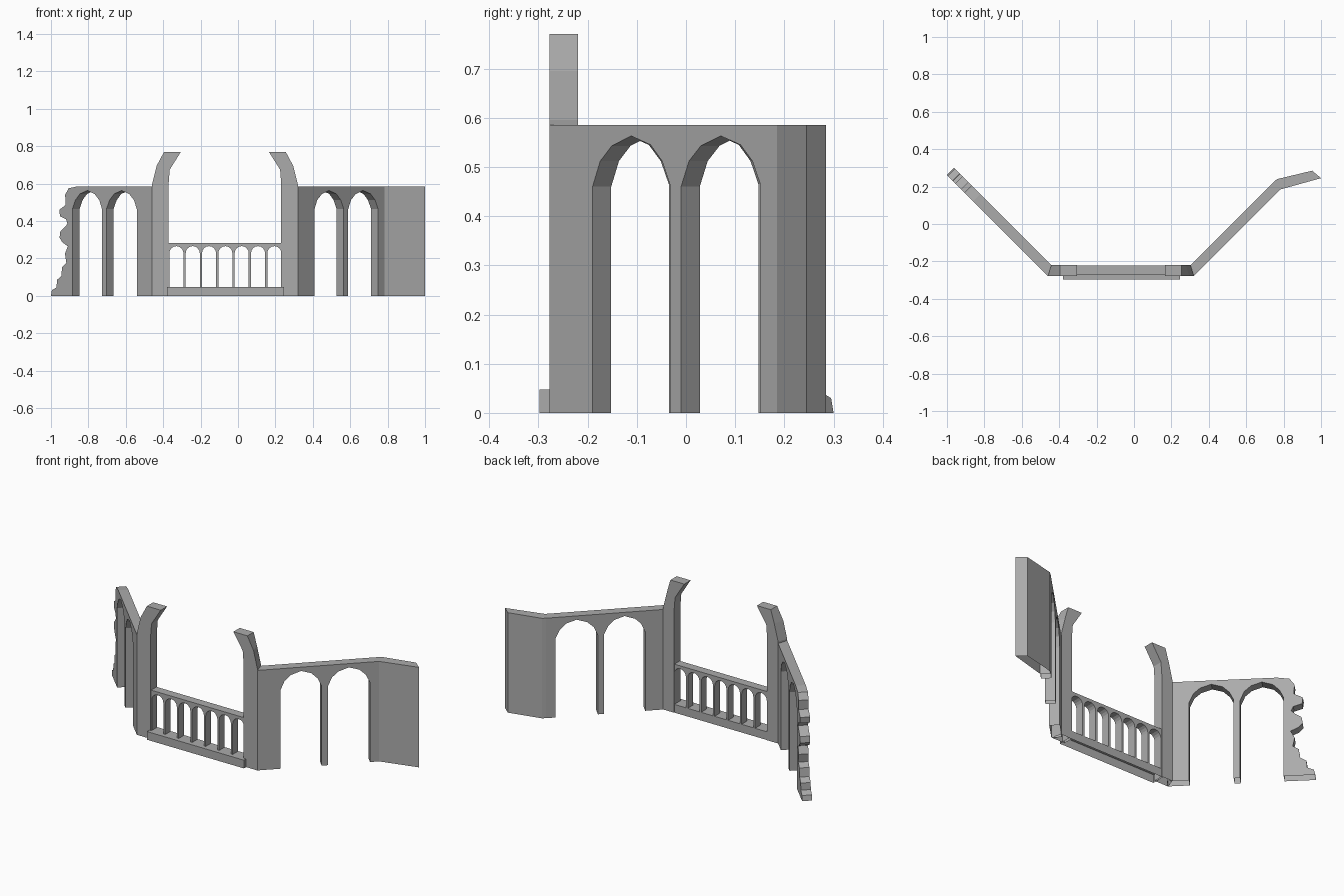
import bpy, bmesh, math
from mathutils import Vector

if "Cube" in bpy.data.objects:
    bpy.data.objects.remove(bpy.data.objects["Cube"])

MID = -0.07      # symmetry axis of the ruin in x
FRONT = -0.278   # front face of the centre wall
TOP = 0.585      # height of the side walls

# dark stone
stone = bpy.data.materials.new("dark_stone")
stone.diffuse_color = (0.41, 0.41, 0.41, 1)
stone.use_nodes = True
stone.node_tree.nodes["Principled BSDF"].inputs["Base Color"].default_value = stone.diffuse_color


def solid(name, front, back):
    """Prism between two matching point loops, left open where it meets the ground."""
    bm = bmesh.new()
    a = [bm.verts.new(p) for p in front]
    b = [bm.verts.new(p) for p in back]
    bm.faces.new(a)
    bm.faces.new(b[::-1])
    n = len(a)
    for i in range(n):
        j = (i + 1) % n
        bm.faces.new((a[j], a[i], b[i], b[j]))
    bmesh.ops.recalc_face_normals(bm, faces=bm.faces)
    ground = [f for f in bm.faces if all(v.co.z < 0.001 for v in f.verts)]
    bmesh.ops.delete(bm, geom=ground, context='FACES')
    me = bpy.data.meshes.new(name)
    bm.to_mesh(me)
    bm.free()
    me.materials.append(stone)
    ob = bpy.data.objects.new(name, me)
    bpy.context.collection.objects.link(ob)
    return ob


def wing(name, side, profile):
    """Diagonal wall at 45 degrees; profile is (run from the post, z)."""
    front = [Vector((MID + side * (0.39 + d), FRONT + d, z)) for d, z in profile]
    off = Vector((-side * 0.038, 0.038, 0))
    return solid(name, front, [p + off for p in front])


# pointed arches shared by both wings, traced along the ground line
ARCH = [(0, 0.46), (0.1, 0.512), (0.25, 0.543), (0.5, 0.563),
        (0.75, 0.545), (0.9, 0.512), (1, 0.465)]


def arcade(openings):
    pts = [(0, 0)]
    for lo, hi in openings:
        pts.append((lo, 0))
        pts += [(lo + u * (hi - lo), z) for u, z in ARCH]
        pts.append((hi, 0))
    return pts


wing("right_arcade_wall", 1, arcade([(0.088, 0.245), (0.268, 0.429)])
     + [(0.465, 0), (0.465, TOP), (0, TOP)])

# left wing ends in broken masonry
BROKEN = [(0.54, 0), (0.535, 0.03), (0.51, 0.045), (0.508, 0.085), (0.485, 0.105),
          (0.48, 0.155), (0.458, 0.175), (0.465, 0.225), (0.45, 0.265),
          (0.478, 0.285), (0.494, 0.31), (0.49, 0.345), (0.468, 0.365),
          (0.452, 0.385), (0.46, 0.41), (0.492, 0.425), (0.495, 0.46),
          (0.462, 0.485), (0.464, 0.54), (0.446, 0.575), (0.40, TOP)]
wing("left_ruined_arcade_wall", -1, arcade([(0.08, 0.243), (0.266, 0.425)])
     + BROKEN + [(0, TOP)])

# solid end panel on the right
plan = [(0.783, 0.185), (1.0, 0.245), (0.953, 0.285), (0.765, 0.24), (0.745, 0.223)]


def block(name, outline, height):
    return solid(name, [(x, y, 0) for x, y in outline],
                 [(x, y, height) for x, y in outline])


block("right_end_panel", plan, TOP)

# centre posts with the broken springing of a large arch; (offset, z, outer edge)
POST = [(0.39, 0, 1), (0.39, 0.595, 1), (0.365, 0.695, 1), (0.325, 0.77, 0),
        (0.235, 0.77, 0), (0.295, 0.675, 0), (0.301, 0.60, 0), (0.301, 0, 0)]
for label, s in (("left", -1), ("right", 1)):
    solid(label + "_arch_post",
          [(MID + s * d, FRONT, z) for d, z, o in POST],
          [(MID + s * (d - 0.018 * o), -0.22, z) for d, z, o in POST])

# balustrade with seven round-headed openings
x0, x1, count, bar = -0.373, 0.238, 7, 0.012
step = (x1 - x0) / count
rail = [(x0, 0.04)]
for i in range(count):
    c = x0 + (i + 0.5) * step
    r = (step - bar) / 2
    rail.append((c - r, 0.04))
    for k in range(9):
        a = math.pi * (1 - k / 8)
        rail.append((c + r * math.cos(a), 0.228 + r * math.sin(a)))
    rail.append((c + r, 0.04))
rail += [(x1, 0.04), (x1, 0.283), (x0, 0.283)]
solid("balustrade", [(x, -0.273, z) for x, z in rail],
      [(x, -0.223, z) for x, z in rail])

# plinth under the balustrade
block("balustrade_plinth",
      [(-0.38, -0.298), (0.247, -0.298), (0.247, -0.222), (-0.38, -0.222)], 0.048)
